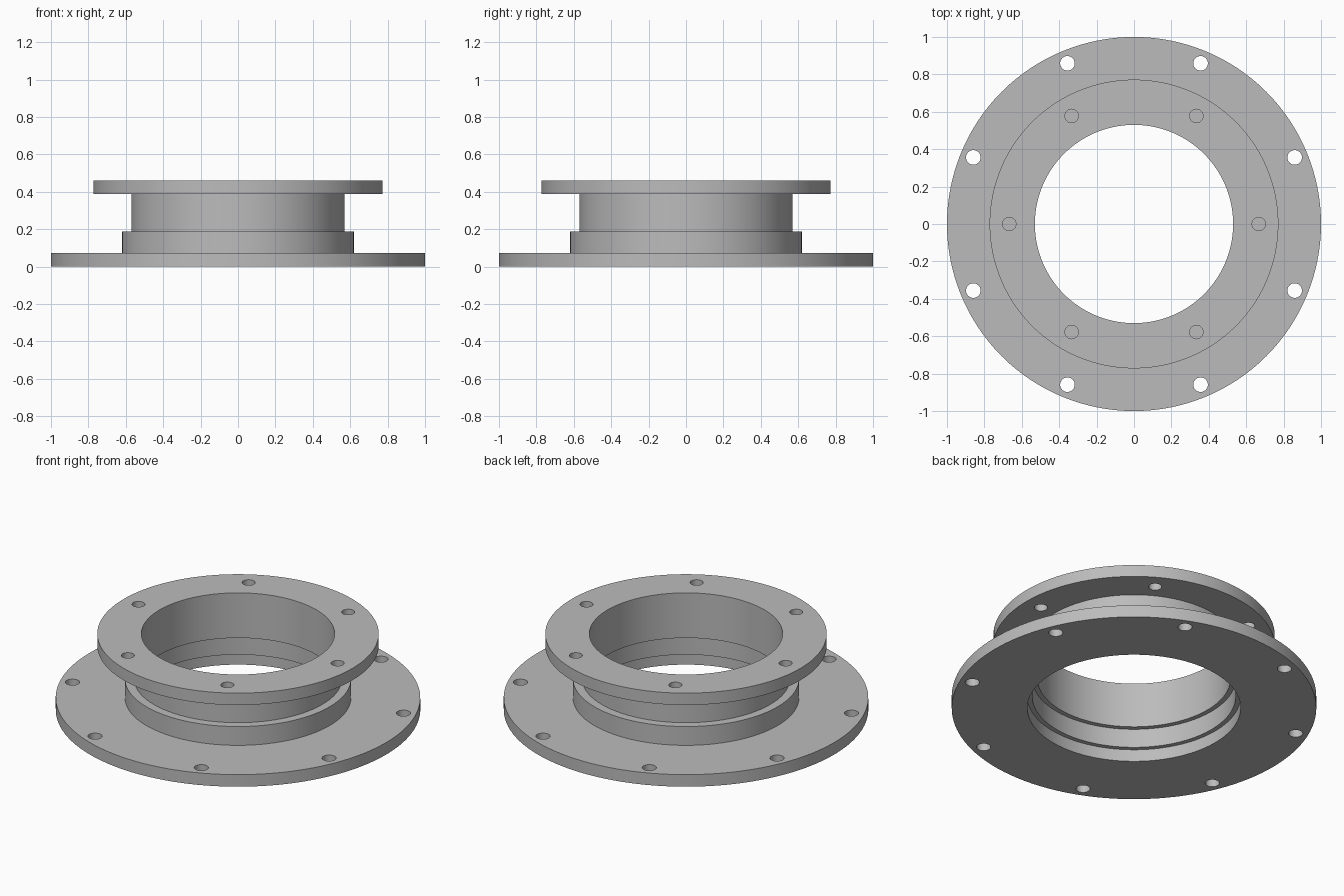
import bpy, bmesh, math
from mathutils import Matrix

if "Cube" in bpy.data.objects:
    bpy.data.objects.remove(bpy.data.objects["Cube"])

SEGMENTS = 128

grey = bpy.data.materials.new("plain grey")
grey.diffuse_color = (0.5, 0.5, 0.5, 1)
grey.use_nodes = True
grey.node_tree.nodes["Principled BSDF"].inputs["Base Color"].default_value = grey.diffuse_color


def lathe(name, profile):
    """Revolve a closed (radius, height) profile around z."""
    bm = bmesh.new()
    rings = []
    for i in range(SEGMENTS):
        a = math.tau * i / SEGMENTS
        rings.append([bm.verts.new((r * math.cos(a), r * math.sin(a), z)) for r, z in profile])
    n = len(profile)
    for i in range(SEGMENTS):
        here, there = rings[i], rings[(i + 1) % SEGMENTS]
        for j in range(n):
            k = (j + 1) % n
            bm.faces.new((here[j], there[j], there[k], here[k]))
    bmesh.ops.recalc_face_normals(bm, faces=bm.faces)
    return make_object(name, bm)


def make_object(name, bm):
    mesh = bpy.data.meshes.new(name)
    bm.to_mesh(mesh)
    bm.free()
    mesh.materials.append(grey)
    obj = bpy.data.objects.new(name, mesh)
    bpy.context.collection.objects.link(obj)
    return obj


def bolt_pins(bm, count, circle, radius, z, offset):
    """Ring of upright pins used to drill the bolt holes."""
    for i in range(count):
        a = math.tau * i / count + offset
        place = Matrix.Translation((circle * math.cos(a), circle * math.sin(a), z))
        bmesh.ops.create_cone(bm, cap_ends=True, segments=32, radius1=radius,
                              radius2=radius, depth=0.13, matrix=place)


# Body: wide base flange, collar, neck and top flange around a stepped bore
body = lathe("flanged_spool", [
    (0.585, 0), (1.0, 0), (1.0, 0.073),         # base flange
    (0.62, 0.073), (0.62, 0.187),               # collar
    (0.57, 0.187), (0.57, 0.388),               # neck
    (0.772, 0.388), (0.772, 0.46),              # top flange
    (0.53, 0.46), (0.53, 0.187),                # bore
    (0.558, 0.187), (0.558, 0.073), (0.585, 0.073),
])

# Bolt holes: eight in the base flange, six in the top flange
bm = bmesh.new()
bolt_pins(bm, 8, 0.93, 0.039, 0.0365, math.pi / 8)
bolt_pins(bm, 6, 0.667, 0.036, 0.424, 0)
cutter = make_object("bolt_hole_cutter", bm)
cutter.hide_render = True

drill = body.modifiers.new("bolt holes", 'BOOLEAN')
drill.operation = 'DIFFERENCE'
drill.solver = 'EXACT'
drill.object = cutter

bpy.context.view_layer.objects.active = body
body.select_set(True)
cutter.select_set(False)
bpy.ops.object.modifier_apply(modifier=drill.name)
bpy.data.objects.remove(cutter, do_unlink=True)
bpy.ops.object.shade_smooth_by_angle(angle=math.radians(30))
